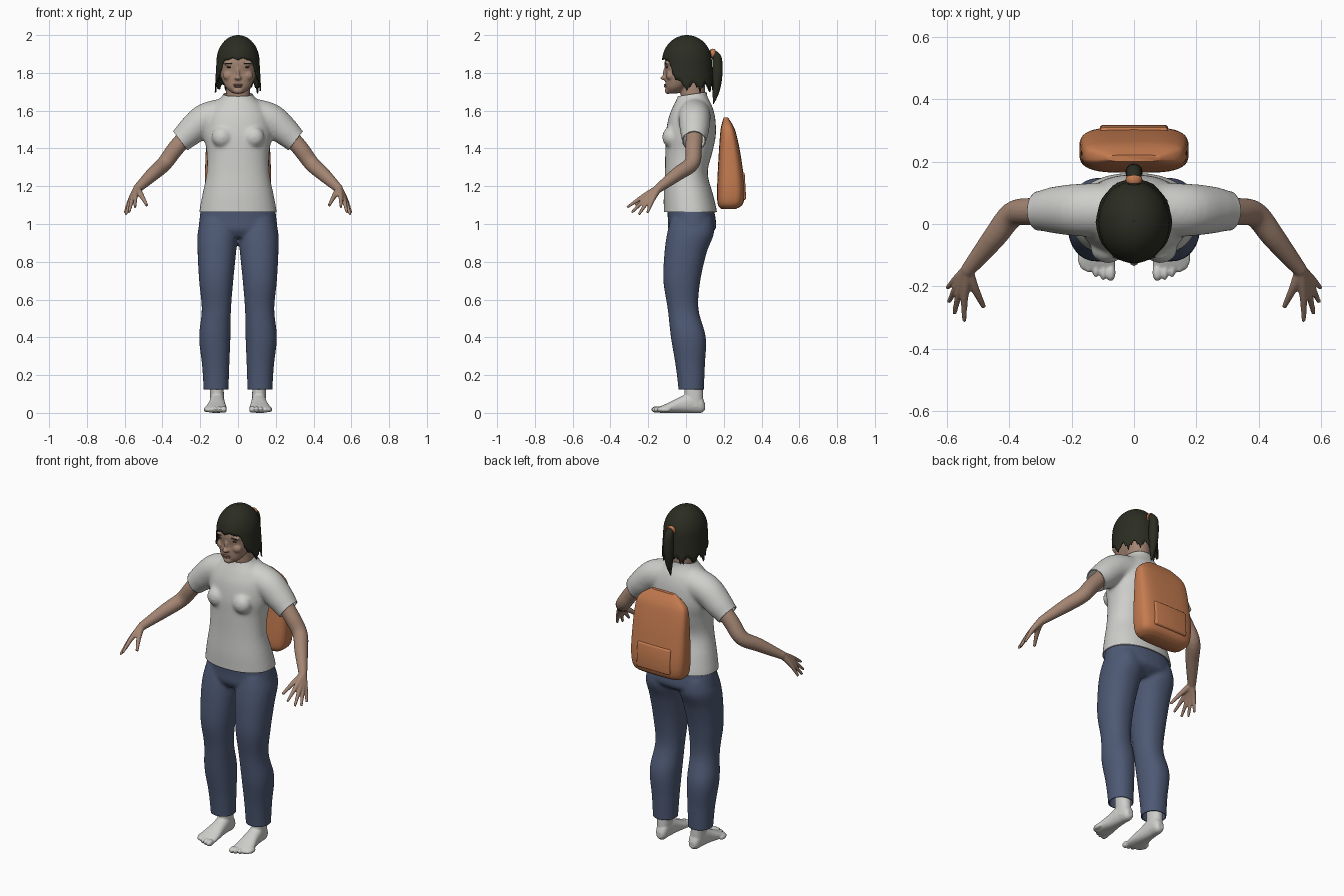
import bpy
import bmesh
import math
from mathutils import Vector, Matrix

default = bpy.data.objects.get("Cube")
if default:
    bpy.data.objects.remove(default, do_unlink=True)


def material(name, red, green, blue):
    mat = bpy.data.materials.new(name)
    mat.use_nodes = True
    mat.diffuse_color = (red, green, blue, 1)
    shader = mat.node_tree.nodes["Principled BSDF"]
    shader.inputs["Base Color"].default_value = mat.diffuse_color
    shader.inputs["Roughness"].default_value = 0.8
    return mat


WHITE = material("white cotton", 0.62, 0.62, 0.6)
SKIN = material("skin", 0.37, 0.235, 0.17)
DENIM = material("blue denim", 0.075, 0.1, 0.175)
HAIR = material("dark hair", 0.024, 0.026, 0.016)
ORANGE = material("orange canvas", 0.56, 0.2, 0.08)
LIP = material("lip", 0.27, 0.14, 0.105)


def spline(rows, steps=5):
    """Catmull-Rom interpolation of rows of numbers."""
    result = []
    last = len(rows) - 1
    for i in range(last):
        quad = [rows[max(i - 1, 0)], rows[i], rows[i + 1], rows[min(i + 2, last)]]
        for k in range(steps):
            t = k / steps
            result.append([b + t / 2 * (c - a + t * (2 * a - 5 * b + 4 * c - d
                           + t * (3 * (b - c) + d - a))) for a, b, c, d in zip(*quad)])
    return result + [rows[last]]


def skin_rings(bm, rings):
    """Bridge closed rings of points and cap both ends."""
    loops = [[bm.verts.new(p) for p in ring] for ring in rings]
    for low, high in zip(loops, loops[1:]):
        for i in range(len(low)):
            j = (i + 1) % len(low)
            bm.faces.new((low[i], low[j], high[j], high[i]))
    bm.faces.new(loops[0][::-1])
    bm.faces.new(loops[-1])


def loft(bm, rows, power=2.2, along_y=False, count=32):
    """Rows: position, near and far depth, low and high x."""
    rings = []
    for pos, near, far, low, high in spline(rows):
        ring = []
        for i in range(count):
            a = math.tau * i / count
            c, s = (math.copysign(abs(f) ** (2 / power), f) for f in (math.cos(a), math.sin(a)))
            x = (low + high + (high - low) * c) / 2
            d = (near + far + (far - near) * s) / 2
            ring.append((x, pos, d) if along_y else (x, d, pos))
        rings.append(ring)
    skin_rings(bm, rings)


def tube(bm, rows, side=1, count=16):
    """Rows: x, y, z, radius."""
    rows = spline(rows)
    points = [Vector((side * r[0], r[1], r[2])) for r in rows]
    rings = []
    for i, p in enumerate(points):
        d = points[min(i + 1, len(points) - 1)] - points[max(i - 1, 0)]
        u = d.cross(Vector((0.3, 1, 0.2))).normalized()
        v = d.cross(u).normalized()
        turns = [math.tau * k / count for k in range(count)]
        rings.append([p + rows[i][3] * (u * math.cos(a) + v * math.sin(a)) for a in turns])
    skin_rings(bm, rings)


def blob(bm, centre, size):
    matrix = Matrix.Translation(centre) @ Matrix.Diagonal((*size, 1))
    bmesh.ops.create_uvsphere(bm, u_segments=16, v_segments=10, radius=1, matrix=matrix)


def finish(bm, name, mat, voxel=0, smooth=4, cuts=(), thickness=0):
    """Fuse the volumes, trim open hems, shade and colour."""
    bmesh.ops.recalc_face_normals(bm, faces=bm.faces[:])
    mesh = bpy.data.meshes.new(name)
    bm.to_mesh(mesh)
    bm.free()
    ob = bpy.data.objects.new(name, mesh)
    bpy.context.collection.objects.link(ob)
    if voxel:
        fuse = ob.modifiers.new("Fuse", "REMESH")
        fuse.mode = "VOXEL"
        fuse.voxel_size = voxel
        ob.modifiers.new("Relax", "SMOOTH").iterations = smooth
        graph = bpy.context.evaluated_depsgraph_get()
        ob.data = bpy.data.meshes.new_from_object(ob.evaluated_get(graph))
        ob.modifiers.clear()
    if cuts:
        work = bmesh.new()
        work.from_mesh(ob.data)
        for point, normal, keep in cuts:
            verts = [v for v in work.verts if keep(v.co)]
            edges = {e for v in verts for e in v.link_edges}
            faces = {f for v in verts for f in v.link_faces}
            bmesh.ops.bisect_plane(work, geom=verts + list(edges) + list(faces),
                                   plane_co=point, plane_no=normal, clear_outer=True)
        work.to_mesh(ob.data)
        work.free()
    if thickness:
        ob.modifiers.new("Cloth", "SOLIDIFY").thickness = thickness
    ob.data.materials.clear()
    ob.data.materials.append(mat)
    bpy.ops.object.select_all(action="DESELECT")
    ob.select_set(True)
    bpy.context.view_layer.objects.active = ob
    bpy.ops.object.shade_smooth_by_angle(angle=math.radians(50))
    return ob


# Shirt: torso, bust and sleeves, open at neck, hem and cuffs
bm = bmesh.new()
torso = [(1, -.12, .165, .208), (1.06, -.118, .165, .206), (1.15, -.118, .145, .19),
         (1.27, -.112, .115, .166), (1.38, -.11, .14, .166), (1.47, -.108, .158, .18),
         (1.56, -.093, .155, .17), (1.62, -.07, .14, .14), (1.66, -.05, .12, .1),
         (1.69, -.04, .11, .076), (1.73, -.04, .11, .074)]
loft(bm, [(z, f, b, -w, w) for z, f, b, w in torso])
for side in (1, -1):
    blob(bm, (side * .085, -.08, 1.46), (.055, .047, .055))
    tube(bm, [(.06, .045, 1.58, .088), (.17, .045, 1.555, .085), (.25, .045, 1.49, .076),
              (.305, .042, 1.44, .064), (.37, .042, 1.385, .06)], side, 24)
trims = [((0, 0, 1.063), (0, 0, -1), lambda p: p.z < 1.2),
         ((0, .035, 1.688), (0, -.15, 1), lambda p: p.z > 1.6),
         ((.305, 0, 1.44), (.8, 0, -.6), lambda p: p.x > .22),
         ((-.305, 0, 1.44), (-.8, 0, -.6), lambda p: p.x < -.22)]
finish(bm, "shirt", WHITE, .009, 10, trims, .006)

# Jeans: pelvis and two legs, open at the ankles
bm = bmesh.new()
pelvis = [(.93, -.07, .1, .17), (.97, -.094, .155, .206), (1.02, -.096, .158, .205),
          (1.09, -.1, .145, .195)]
loft(bm, [(z, f, b, -w, w) for z, f, b, w in pelvis])
leg = [(.06, -.04, .095, .05, .18), (.12, -.04, .095, .05, .182), (.25, -.055, .1, .046, .19),
       (.4, -.08, .105, .04, .206), (.55, -.097, .066, .037, .192), (.7, -.12, .076, .025, .206),
       (.85, -.114, .11, .01, .214), (.95, -.1, .148, .003, .214), (1.03, -.08, .14, .02, .195)]
for side in (1, -1):
    loft(bm, [(z, f, b, side * i, side * o) for z, f, b, i, o in leg])
finish(bm, "jeans", DENIM, .009, 6,
       [((0, 0, .125), (0, 0, -1), lambda p: p.z < .3)], .005)

# Arms with fingers, and feet with toes
wrist = (.535, -.15, 1.185)
arm = [(.25, .045, 1.49, .045), (.33, .04, 1.4, .044), (.39, .03, 1.32, .041),
       (.45, -.045, 1.265, .037), (*wrist, .023)]
tips = [(.545, -.312, 1.088), (.577, -.288, 1.06), (.594, -.25, 1.05), (.599, -.205, 1.058)]
foot = [(.1, .015, .05, .09, .125), (.08, 0, .09, .076, .14), (.03, 0, .11, .072, .148),
        (-.03, 0, .085, .068, .155), (-.09, 0, .055, .061, .17), (-.135, 0, .035, .06, .174),
        (-.15, .008, .025, .065, .16)]
for side, word in ((1, "left"), (-1, "right")):
    bm = bmesh.new()
    tube(bm, arm, side, 20)
    for tip in tips:
        knuckle = Vector(wrist).lerp(Vector(tip), .5) + Vector((.004, 0, .006))
        tube(bm, [(*wrist, .021), (*knuckle, .013), (*tip, .007)], side)
    tube(bm, [(*wrist, .02), (.512, -.205, 1.152, .014), (.482, -.267, 1.098, .008)], side)
    finish(bm, word + "_arm", SKIN, .0045, 4)

    bm = bmesh.new()
    loft(bm, [(y, b, t, side * i, side * o) for y, b, t, i, o in foot], along_y=True)
    loft(bm, [(.03, .0, .09, side * .075, side * .145), (.1, -.008, .09, side * .075, side * .148),
              (.2, -.01, .085, side * .078, side * .15)])
    for i in range(5):
        width = .016 if i == 0 else .012
        blob(bm, (side * (.075 + .0235 * i), -.156 + .003 * i * i, .018),
             (width, .028, .018 - .001 * i))
    finish(bm, word + "_foot", WHITE, .0045, 3)

# Head: skull, neck, nose, chin and cheeks
bm = bmesh.new()
skull = [(1.692, -.095, -.04, .03), (1.72, -.107, 0, .062), (1.76, -.11, .06, .084),
         (1.8, -.108, .1, .097), (1.86, -.113, .12, .103), (1.93, -.09, .115, .09),
         (1.97, -.05, .08, .06)]
loft(bm, [(z, f, b, -w, w) for z, f, b, w in skull])
loft(bm, [(z, f, .1, -w, w) for z, f, w in ((1.58, -.02, .068), (1.68, -.028, .064), (1.78, -.03, .062))])
blob(bm, (0, -.115, 1.773), (.018, .021, .012))
blob(bm, (0, -.107, 1.798), (.01, .016, .032))
blob(bm, (0, -.095, 1.706), (.027, .018, .018))
for side in (1, -1):
    blob(bm, (side * .05, -.082, 1.785), (.03, .024, .026))
    blob(bm, (side * .045, -.095, 1.85), (.032, .015, .01))
finish(bm, "head", SKIN, .005, 5)

# Face details
bm = bmesh.new()
blob(bm, (0, -.108, 1.737), (.026, .009, .005))
blob(bm, (0, -.107, 1.728), (.021, .009, .006))
finish(bm, "lips", LIP)
for side, word in ((1, "left"), (-1, "right")):
    bm = bmesh.new()
    blob(bm, (side * .044, -.101, 1.83), (.017, .006, .004))
    blob(bm, (side * .047, -.106, 1.85), (.022, .006, .003))
    finish(bm, word + "_eye_and_brow", HAIR)

# Hair cap with a ragged lower edge
bm = bmesh.new()
columns, layers = 96, 16
grid = []
for i in range(columns):
    a = math.tau * i / columns
    turn = min(a, math.tau - a)
    blend = min(max((turn - .55) / .9, 0), 1)
    edge = 1.88 - .13 * blend * blend * (3 - 2 * blend)
    edge -= (.012 + .03 * blend) * abs((i % 8) / 4 - 1) * (1 + .4 * math.sin(3 * i))
    column = []
    for k in range(layers + 1):
        z = 2 - (2 - edge) * (max(k, .05) / layers) ** 2
        rise = (z - 1.86) / .14
        r = math.sqrt(max(1 - rise * rise, 0)) if rise > 0 else 1 - .07 * rise
        column.append(bm.verts.new((.114 * r * math.sin(a), .005 - .132 * r * math.cos(a), z)))
    grid.append(column)
for i in range(columns):
    one, two = grid[i], grid[(i + 1) % columns]
    for k in range(layers):
        bm.faces.new((one[k], one[k + 1], two[k + 1], two[k]))
bmesh.ops.remove_doubles(bm, verts=bm.verts[:], dist=.0005)
finish(bm, "hair_cap", HAIR, thickness=.008)

# Ponytail and its band
bm = bmesh.new()
tube(bm, [(0, .11, 1.89, .022), (0, .145, 1.9, .02), (0, .165, 1.87, .026), (0, .165, 1.78, .027),
          (0, .158, 1.7, .018), (0, .145, 1.635, .002)])
finish(bm, "ponytail", HAIR)
bm = bmesh.new()
tube(bm, [(0, .134, 1.9, .025), (0, .142, 1.901, .027), (0, .15, 1.899, .025)])
finish(bm, "hair_band", ORANGE)

# Backpack with a raised pocket
bm = bmesh.new()
pack = [(1.08, .185, .265, .13), (1.11, .167, .303, .163), (1.2, .165, .31, .175),
        (1.35, .172, .292, .172), (1.47, .18, .268, .164), (1.52, .187, .25, .142),
        (1.565, .2, .222, .08)]
loft(bm, [(z, f, b, -w, w) for z, f, b, w in pack], 3.6, count=40)
finish(bm, "backpack", ORANGE)
bm = bmesh.new()
pocket = Matrix.Translation((0, .292, 1.2)) @ Matrix.Rotation(.06, 4, "X")
bmesh.ops.create_cube(bm, size=1, matrix=pocket @ Matrix.Diagonal((.22, .045, .15, 1)))
bmesh.ops.bevel(bm, geom=bm.edges[:], offset=.012, segments=3, affect="EDGES", profile=.5)
finish(bm, "backpack_pocket", ORANGE)
